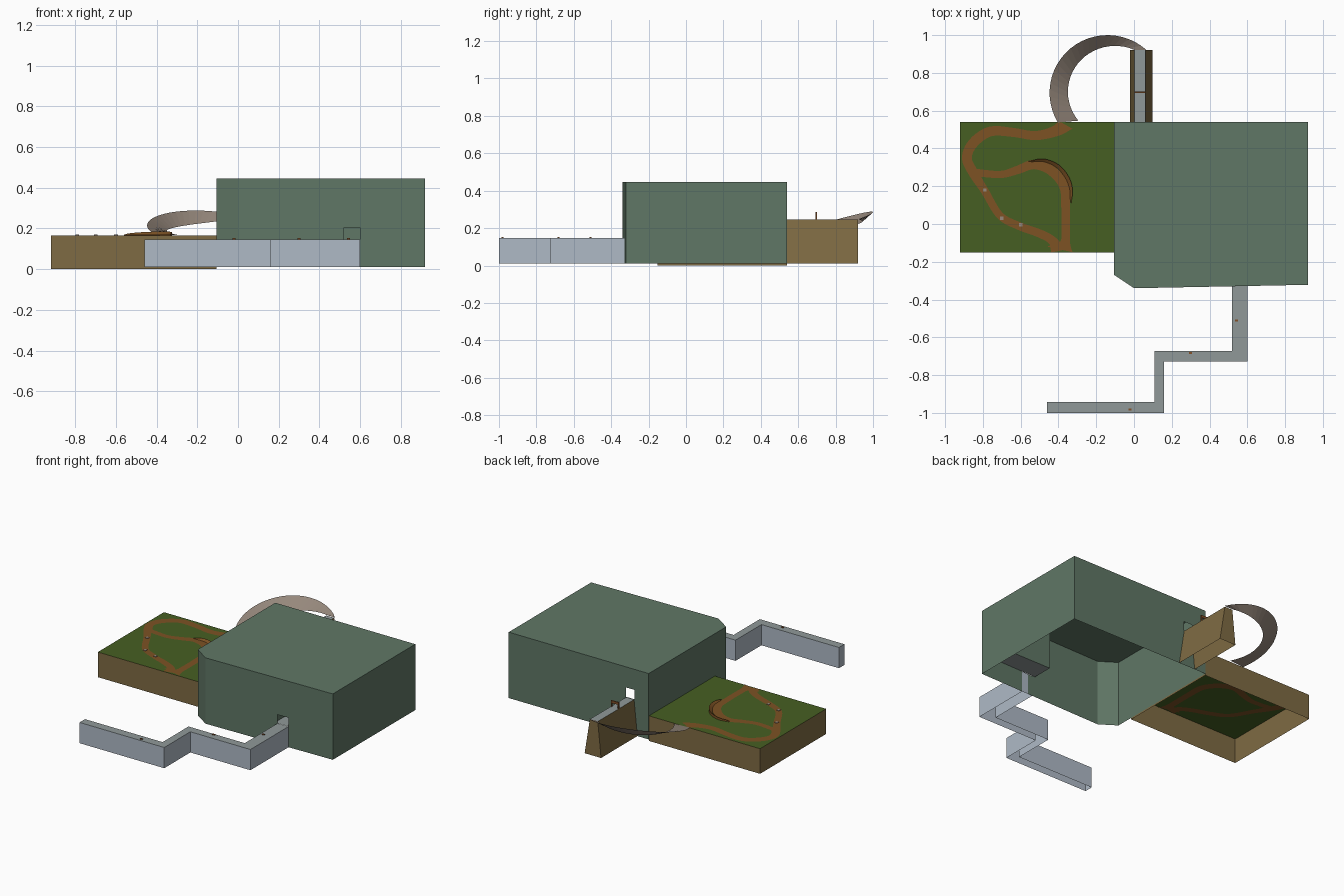
import bpy, bmesh, math
from mathutils import Vector

if "Cube" in bpy.data.objects:
    bpy.data.objects.remove(bpy.data.objects["Cube"])


def mat(name, r, g, b):
    lin = [((c / 255 + 0.055) / 1.055) ** 2.4 for c in (r, g, b)]
    m = bpy.data.materials.new(name)
    m.diffuse_color = (*lin, 1)
    m.use_nodes = True
    m.node_tree.nodes["Principled BSDF"].inputs["Base Color"].default_value = m.diffuse_color
    return m


GREEN = mat("wall_green", 96, 119, 102)
STONE = mat("pale_stone", 175, 186, 198)
ROAD = mat("road_grey", 144, 153, 153)
GRASS = mat("grass", 70, 95, 34)
PATH = mat("path_brown", 125, 82, 36)
EARTH = mat("earth_brown", 127, 107, 67)
RAMP = mat("ramp_taupe", 150, 136, 124)
WOOD = mat("wood_orange", 130, 80, 40)


def make(name, verts, faces, mats, idx=None, recalc=True):
    me = bpy.data.meshes.new(name)
    me.from_pydata(verts, [], faces)
    for m in mats:
        me.materials.append(m)
    for i, p in enumerate(me.polygons):
        p.material_index = idx[i] if idx else 0
    if recalc:
        bm = bmesh.new()
        bm.from_mesh(me)
        bmesh.ops.recalc_face_normals(bm, faces=bm.faces)
        bm.to_mesh(me)
        bm.free()
    ob = bpy.data.objects.new(name, me)
    bpy.context.collection.objects.link(ob)
    return ob


def shell(name, bottom, top, z0, z1, side, cap):
    """Open-bottomed prism; the outlines run counter-clockwise."""
    n = len(bottom)
    verts = [(x, y, z0) for x, y in bottom] + [(x, y, z1) for x, y in top]
    faces = [(i, (i + 1) % n, n + (i + 1) % n, n + i) for i in range(n)]
    faces.append(tuple(range(n, 2 * n)))
    return make(name, verts, faces, [side, cap], [0] * n + [1], recalc=False)


def box(name, x0, x1, y0, y1, z0, z1, m):
    v = [(x, y, z) for x in (x0, x1) for y in (y0, y1) for z in (z0, z1)]
    f = [(0, 1, 3, 2), (4, 6, 7, 5), (0, 4, 5, 1), (2, 3, 7, 6), (0, 2, 6, 4), (1, 5, 7, 3)]
    return make(name, v, f, [m])


def smooth_line(pts, steps=5):
    """Catmull-Rom through the points."""
    p = [Vector(q) for q in pts]
    p = [2 * p[0] - p[1]] + p + [2 * p[-1] - p[-2]]
    out = []
    for i in range(1, len(p) - 2):
        a, b, c, d = p[i - 1:i + 3]
        for k in range(steps):
            t = k / steps
            out.append(0.5 * (2 * b + (c - a) * t + (2 * a - 5 * b + 4 * c - d) * t * t
                              + (3 * b - a - 3 * c + d) * t ** 3))
    return out + [p[-2]]


def strip(name, left, right, m):
    n = len(left)
    return make(name, list(left) + list(right),
                [(i, i + 1, n + i + 1, n + i) for i in range(n - 1)], [m], recalc=False)


# building: open-bottomed hall with doorways in its front and back walls
B0, B1 = 0.01, 0.446
plan = [(-0.105, -0.27), (0.0, -0.34), (0.92, -0.322), (0.92, 0.54), (-0.105, 0.54)]
doors = {1: (0.52, 0.60, 0.147, 0.205), 3: (0.0, 0.06, 0.248, 0.31)}
verts, faces = [], []


def panel(a, b, t0, t1, z0, z1):
    p, q = a.lerp(b, t0), a.lerp(b, t1)
    k = len(verts)
    verts.extend([(p.x, p.y, z0), (q.x, q.y, z0), (q.x, q.y, z1), (p.x, p.y, z1)])
    faces.append((k, k + 1, k + 2, k + 3))


for i in range(len(plan)):
    a, b = Vector(plan[i]), Vector(plan[(i + 1) % len(plan)])
    if i in doors:
        x0, x1, za, zb = doors[i]
        t0, t1 = sorted(((x - a.x) / (b.x - a.x)) for x in (x0, x1))
        panel(a, b, 0, t0, B0, B1)
        panel(a, b, t1, 1, B0, B1)
        panel(a, b, t0, t1, B0, za)
        panel(a, b, t0, t1, zb, B1)
    else:
        panel(a, b, 0, 1, B0, B1)
k = len(verts)
verts += [(x, y, B1) for x, y in plan]
faces.append(tuple(range(k, k + len(plan))))
make("building", verts, faces, [GREEN], recalc=False)

# passage just inside the front doorway
make("inner_passage",
     [(0.5, -0.328, 0.147), (0.918, -0.32, 0.147), (0.918, -0.19, 0.147), (0.5, -0.19, 0.147),
      (0.918, -0.19, 0.44), (0.5, -0.19, 0.44), (0.5, -0.328, 0.44)],
     [(0, 1, 2, 3), (3, 2, 4, 5), (0, 3, 5, 6)], [ROAD, GREEN], [0, 1, 1], recalc=False)

# zigzag walkway
walk = [(0.60, -0.328), (0.52, -0.33), (0.52, -0.672), (0.108, -0.672), (0.108, -0.943),
        (-0.46, -0.943), (-0.46, -1.0), (0.16, -1.0), (0.16, -0.727), (0.60, -0.727)]
shell("walkway", walk, walk, 0.01, 0.147, STONE, ROAD)
for i, (x, y) in enumerate([(0.543, -0.51), (0.30, -0.682), (-0.02, -0.982)]):
    box(f"walkway_marker_{i + 1}", x - 0.008, x + 0.008, y - 0.005, y + 0.005, 0.147, 0.152, WOOD)

# raised garden block
G = 0.166
land = [(-0.92, -0.152), (-0.106, -0.152), (-0.106, 0.539), (-0.92, 0.539)]
shell("garden_block", land, land, 0.0, G, EARTH, GRASS)


# dirt paths: thin plates visible from above and below; points are (x, y, half width)
def path(name, pts, lift):
    pts = smooth_line(pts)
    left, right = [], []
    for i, p in enumerate(pts):
        d = (pts[min(i + 1, len(pts) - 1)] - pts[max(i - 1, 0)]).xy.normalized()
        for side, s in ((left, 1), (right, -1)):
            x, y = p.x - d.y * p.z * s, p.y + d.x * p.z * s
            side.append((max(-0.919, x), min(0.538, max(-0.151, y))))
    for tag, z in (("top", G + lift), ("under", G - lift)):
        strip(f"{name}_{tag}", [(x, y, z) for x, y in right], [(x, y, z) for x, y in left], PATH)


path("outer_path", [(-0.355, 0.538, 0.045), (-0.41, 0.495, 0.03), (-0.52, 0.468, 0.024),
                    (-0.64, 0.485, 0.024), (-0.76, 0.49, 0.026), (-0.85, 0.43, 0.027),
                    (-0.885, 0.35, 0.026), (-0.85, 0.27, 0.026), (-0.79, 0.175, 0.021),
                    (-0.71, 0.045, 0.02), (-0.61, -0.01, 0.021), (-0.50, -0.05, 0.022),
                    (-0.43, -0.09, 0.024), (-0.40, -0.151, 0.04)], 0.002)
path("inner_path", [(-0.86, 0.275, 0.02), (-0.71, 0.262, 0.019), (-0.62, 0.285, 0.022),
                    (-0.53, 0.315, 0.025), (-0.44, 0.285, 0.027), (-0.37, 0.20, 0.026),
                    (-0.362, 0.08, 0.023), (-0.362, -0.04, 0.023), (-0.365, -0.10, 0.028),
                    (-0.385, -0.151, 0.08)], 0.003)
for i, (x, y) in enumerate([(-0.79, 0.18), (-0.70, 0.03), (-0.60, -0.005)]):
    box(f"path_stone_{i + 1}", x - 0.009, x + 0.009, y - 0.009, y + 0.009, G, G + 0.005, RAMP)

# crescent bank on the outside of the bend
rim = smooth_line([(-0.56, 0.332, 0), (-0.48, 0.345, 0), (-0.40, 0.315, 0), (-0.345, 0.25, 0),
                   (-0.325, 0.18, 0), (-0.333, 0.105, 0)])
low, high, foot = [], [], []
for i, p in enumerate(rim):
    s = math.sin(math.pi * i / (len(rim) - 1)) ** 0.5
    inward = (Vector((-0.47, 0.19, 0)) - p).normalized()
    q = p + inward * 0.02 * s
    low.append((q.x, q.y, G + 0.003))
    high.append((p.x, p.y, G + 0.003 + 0.016 * s))
    foot.append((p.x, p.y, G))
strip("bend_bank_slope", high, low, PATH)
strip("bend_bank_back", foot, high, PATH)

# banked curved ramp from the garden to the bridge
outer, inner = [], []
N = 24
for i in range(N + 1):
    t = i / N
    a, b = math.radians(211 - 163 * t), math.radians(219 - 153 * t)
    zi = 0.168 + 0.08 * t
    outer.append((-0.14 + 0.307 * math.cos(a), 0.695 + 0.305 * math.sin(a),
                  zi + 0.08 * math.sin(math.pi * t) ** 1.0 * (0.6 + 0.55 * t)))
    inner.append((-0.10 + 0.25 * math.cos(b), 0.70 + 0.243 * math.sin(b), zi))
strip("curved_ramp", outer, inner, RAMP)

# earth bridge with a grey deck and sloping sides
shell("bridge", [(-0.022, 0.54), (0.098, 0.54), (0.098, 0.92), (-0.022, 0.92)],
      [(0.002, 0.54), (0.06, 0.54), (0.06, 0.92), (0.002, 0.92)], 0.01, 0.245, EARTH, ROAD)

# wooden gate across the bridge
for side, x in (("left", 0.002), ("right", 0.052)):
    box(f"gate_post_{side}", x, x + 0.008, 0.693, 0.701, 0.245, 0.286, WOOD)
box("gate_beam", 0.002, 0.06, 0.693, 0.701, 0.270, 0.286, WOOD)
